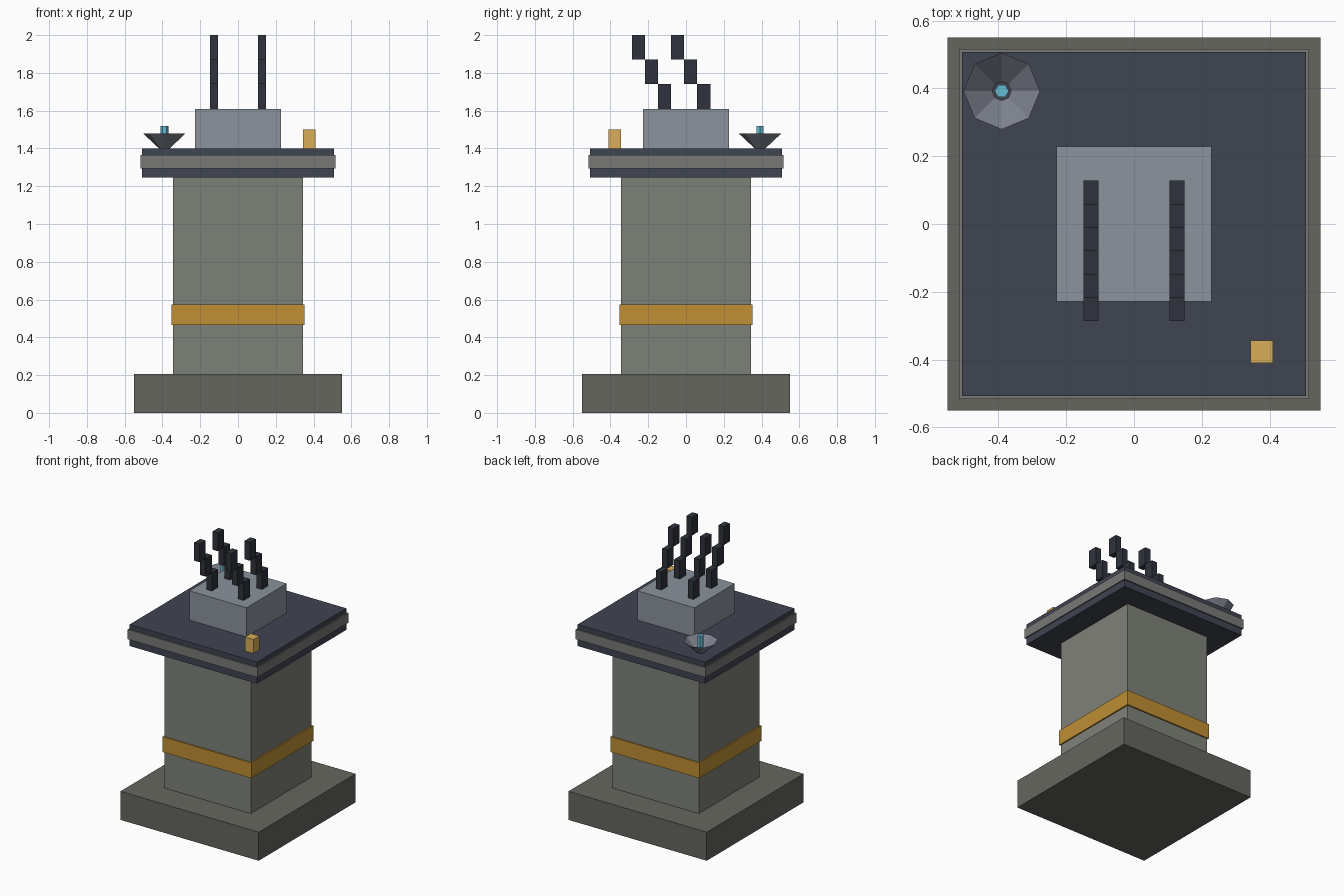
import bpy, bmesh, math

if "Cube" in bpy.data.objects:
    bpy.data.objects.remove(bpy.data.objects["Cube"])


def material(name, r, g, b):
    # 0-255 display colour to linear
    m = bpy.data.materials.new(name)
    m.diffuse_color = [(c / 255) ** 2.2 for c in (r, g, b)] + [1]
    m.use_nodes = True
    m.node_tree.nodes["Principled BSDF"].inputs["Base Color"].default_value = m.diffuse_color
    return m


base_stone = material("base_stone", 100, 102, 94)
column_stone = material("column_stone", 125, 128, 120)
gold = material("gold", 190, 142, 55)
slate = material("slate", 66, 70, 82)
trim_grey = material("trim_grey", 120, 120, 118)
steel = material("steel", 138, 146, 156)
dark = material("dark", 50, 54, 62)
dish_grey = material("dish_grey", 125, 130, 142)
light_gold = material("light_gold", 215, 172, 90)
cyan = material("cyan", 100, 185, 210)


def finish(name, bm, mat):
    me = bpy.data.meshes.new(name)
    bm.to_mesh(me)
    bm.free()
    me.materials.append(mat)
    ob = bpy.data.objects.new(name, me)
    bpy.context.collection.objects.link(ob)
    return ob


def box(name, x, y, z0, z1, w, d, mat):
    bm = bmesh.new()
    bmesh.ops.create_cube(bm, size=1)
    for v in bm.verts:
        v.co = (x + v.co.x * w, y + v.co.y * d, z0 + (v.co.z + 0.5) * (z1 - z0))
    return finish(name, bm, mat)


def cone(name, x, y, z0, z1, r0, r1, sides, mat, open_top=False):
    bm = bmesh.new()
    bmesh.ops.create_cone(bm, cap_ends=True, segments=sides,
                          radius1=r0, radius2=r1, depth=z1 - z0)
    if open_top:
        top = [f for f in bm.faces if f.normal.z > 0.9]
        bmesh.ops.delete(bm, geom=top, context='FACES_ONLY')
    a = math.pi / 2 if sides == 6 else 0
    for v in bm.verts:
        px, py = v.co.x, v.co.y
        v.co = (x + px * math.cos(a) - py * math.sin(a),
                y + px * math.sin(a) + py * math.cos(a),
                v.co.z + (z0 + z1) / 2)
    return finish(name, bm, mat)


# Pedestal and platform
for name, z0, z1, w, mat in (
    ("base", 0, 0.205, 1.10, base_stone),
    ("column", 0.205, 1.245, 0.686, column_stone),
    ("column_band", 0.465, 0.575, 0.706, gold),
    ("platform", 1.245, 1.40, 1.014, slate),
    ("platform_trim", 1.295, 1.365, 1.032, trim_grey),
    ("top_block", 1.40, 1.61, 0.456, steel),
):
    box(name, 0, 0, z0, z1, w, w, mat)

# Four stepped prongs leaning forward, three blocks each
for side, x in (("left", -0.127), ("right", 0.127)):
    for row, y in (("front", -0.113), ("back", 0.094)):
        for i in range(3):
            box(f"prong_{side}_{row}_{i + 1}", x, y - 0.069 * i,
                1.61 + 0.13 * i, 1.74 + 0.13 * i, 0.044, 0.069, dark)

# Dish with its emitter, and the small corner box
cone("dish", -0.39, 0.392, 1.40, 1.48, 0.028, 0.113, 8, dish_grey, open_top=True)
cone("dish_emitter", -0.39, 0.392, 1.402, 1.52, 0.021, 0.021, 6, cyan)
box("corner_box", 0.377, -0.377, 1.40, 1.50, 0.067, 0.067, light_gold)
